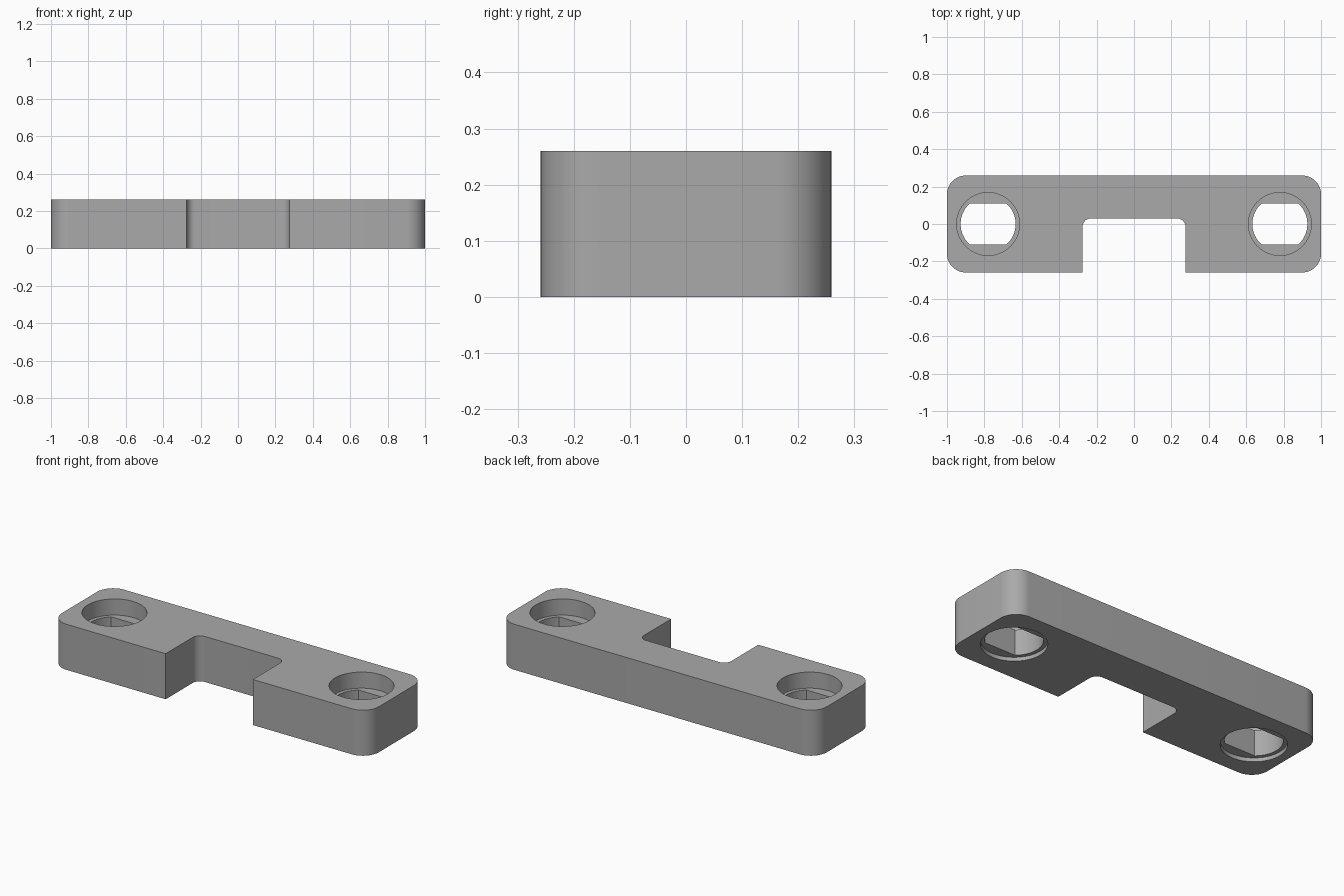
import bpy, bmesh, math

if "Cube" in bpy.data.objects:
    bpy.data.objects.remove(bpy.data.objects["Cube"])

HEIGHT, HALF_Y = 0.26, 0.259
HOLE_X = 0.78

grey = bpy.data.materials.new("plain grey")
grey.use_nodes = True
colour = (0.40, 0.40, 0.40, 1)
grey.diffuse_color = colour
grey.node_tree.nodes["Principled BSDF"].inputs["Base Color"].default_value = colour


def arc(cx, cy, r, start, end, steps=12):
    """Points along an arc, angles in degrees."""
    angles = [math.radians(start + (end - start) * i / steps) for i in range(steps + 1)]
    return [(cx + r * math.cos(a), cy + r * math.sin(a)) for a in angles]


def prism(name, outline, z0, z1):
    """Extrude a counter-clockwise outline between two heights."""
    bm = bmesh.new()
    face = bm.faces.new([bm.verts.new((x, y, z0)) for x, y in outline])
    top = bmesh.ops.extrude_face_region(bm, geom=[face])["geom"]
    bmesh.ops.translate(bm, vec=(0, 0, z1 - z0),
                        verts=[v for v in top if isinstance(v, bmesh.types.BMVert)])
    bmesh.ops.recalc_face_normals(bm, faces=bm.faces)
    mesh = bpy.data.meshes.new(name)
    bm.to_mesh(mesh)
    bm.free()
    mesh.materials.append(grey)
    obj = bpy.data.objects.new(name, mesh)
    bpy.context.collection.objects.link(obj)
    return obj


# Bar with rounded outer corners and a front notch with rounded inner corners
R, NR, NX, NY = 0.1, 0.045, 0.275, 0.03
right = ([(NX, -HALF_Y)]
         + arc(1 - R, -HALF_Y + R, R, -90, 0)
         + arc(1 - R, HALF_Y - R, R, 0, 90))
notch = arc(NX - NR, NY - NR, NR, 90, 0)
left = [(-x, y) for x, y in reversed(right)]
left_notch = [(-x, y) for x, y in reversed(notch)]
bar = prism("mounting_bar", right + left + left_notch + notch, 0, HEIGHT)

# Screw holes: counterbore on top, flat-sided through slot, shallow recess below
SLOT_R, FLAT = 0.147, 0.11
flat_angle = math.degrees(math.asin(FLAT / SLOT_R))
for side, x in (("left", HOLE_X), ("right", -HOLE_X)):
    circle = arc(x, 0, 0.168, 0, 360, 64)[:-1]
    slot = (arc(x, 0, SLOT_R, -flat_angle, flat_angle, 20)
            + arc(x, 0, SLOT_R, 180 - flat_angle, 180 + flat_angle, 20))
    for part, outline, z0, z1 in (("slot", slot, -0.1, HEIGHT + 0.1),
                                  ("counterbore", circle, HEIGHT - 0.092, HEIGHT + 0.1),
                                  ("recess", circle, -0.1, 0.022)):
        cutter = prism(f"{side}_{part}_cutter", outline, z0, z1)
        cutter.hide_render = True
        cut = bar.modifiers.new(f"{side} {part}", "BOOLEAN")
        cut.operation, cut.solver, cut.object = "DIFFERENCE", "EXACT", cutter

# Apply the cuts, then remove the cutters
bpy.context.view_layer.objects.active = bar
bar.select_set(True)
cutters = [m.object for m in bar.modifiers]
for mod in list(bar.modifiers):
    bpy.ops.object.modifier_apply(modifier=mod.name)
for cutter in cutters:
    bpy.data.objects.remove(cutter)

bpy.ops.object.select_all(action="DESELECT")
bar.select_set(True)
bpy.ops.object.shade_smooth_by_angle(angle=math.radians(30))
